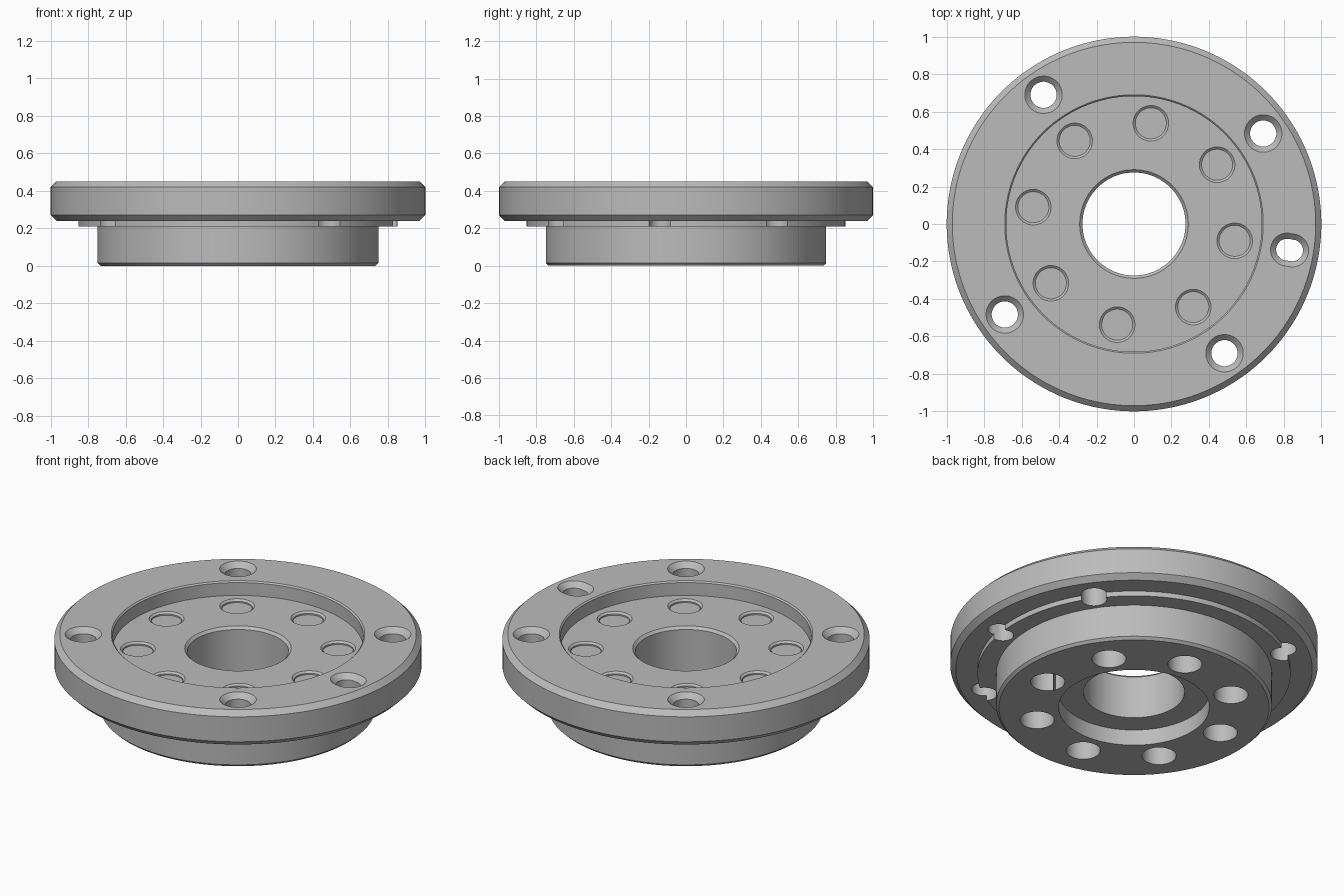
import bpy
import bmesh
from math import cos, sin, pi, radians
from mathutils import Matrix

cube = bpy.data.objects.get("Cube")
if cube:
    bpy.data.objects.remove(cube, do_unlink=True)

steel = bpy.data.materials.new("plain_grey_steel")
steel.use_nodes = True
grey = (0.5, 0.5, 0.5, 1)
steel.diffuse_color = grey
steel.node_tree.nodes["Principled BSDF"].inputs["Base Color"].default_value = grey


def turned(name, profile, segments, hollow=False, stretch=0.0):
    """Turn (radius, z) points about z; stretch pulls the halves apart into a slot."""
    bm = bmesh.new()
    rings = []
    for r, z in profile:
        ring = []
        for i in range(segments):
            a = 2 * pi * (i + 0.5) / segments
            shift = stretch if cos(a) > 0 else -stretch
            ring.append(bm.verts.new((r * cos(a) + shift, r * sin(a), z)))
        rings.append(ring)
    pairs = list(zip(rings, rings[1:]))
    if hollow:
        pairs.append((rings[-1], rings[0]))
    else:
        bm.faces.new(rings[0])
        bm.faces.new(rings[-1])
    for lower, upper in pairs:
        for i in range(segments):
            j = (i + 1) % segments
            bm.faces.new((lower[i], lower[j], upper[j], upper[i]))
    bmesh.ops.recalc_face_normals(bm, faces=bm.faces)
    mesh = bpy.data.meshes.new(name)
    bm.to_mesh(mesh)
    bm.free()
    mesh.materials.append(steel)
    ob = bpy.data.objects.new(name, mesh)
    bpy.context.collection.objects.link(ob)
    return ob


def drill(profile, radius, degrees, stretch=0.0):
    """Cut a turned shape out of the flange at a polar position."""
    cutter = turned("hole_cutter", profile, 40, stretch=stretch)
    cutter.hide_render = True
    cutter.matrix_world = (Matrix.Rotation(radians(degrees), 4, "Z")
                           @ Matrix.Translation((radius, 0, 0)))
    mod = flange.modifiers.new("hole", "BOOLEAN")
    mod.operation = "DIFFERENCE"
    mod.solver = "EXACT"
    mod.object = cutter
    bpy.ops.object.modifier_apply(modifier=mod.name)
    bpy.data.objects.remove(cutter, do_unlink=True)


# Flange body: hub, step, rim, top recess and stepped bore
top, floor = 0.45, 0.365
section = [
    (0.41, 0), (0.735, 0), (0.75, 0.015), (0.75, 0.21), (0.852, 0.21),
    (0.852, 0.24), (0.97, 0.24), (1, 0.27), (1, 0.42), (0.97, top),
    (0.69, top), (0.682, top - 0.008), (0.682, floor), (0.29, floor),
    (0.275, floor - 0.015), (0.275, 0.095), (0.41, 0.095),
]
flange = turned("flange_body", section, 128, hollow=True)
bpy.context.view_layer.objects.active = flange
flange.select_set(True)

# Countersunk mounting holes and the radial slot in the rim
for k in range(4):
    drill([(0.07, 0.1), (0.07, top - 0.03), (0.1, top), (0.1, top + 0.1)],
          0.842, 35 + 90 * k)
drill([(0.058, 0.1), (0.058, top - 0.03), (0.088, top), (0.088, top + 0.1)],
      0.842, -9.5, stretch=0.014)

# Hub holes: deep from below, shallow chamfered seats on top
for k in range(8):
    angle = -9.5 + 45 * k
    drill([(0.093, -0.1), (0.093, 0.3)], 0.545, angle)
    drill([(0.083, floor - 0.018), (0.083, floor - 0.01), (0.095, floor),
           (0.095, floor + 0.05)], 0.545, angle)

bpy.ops.object.shade_smooth_by_angle(angle=radians(25))
